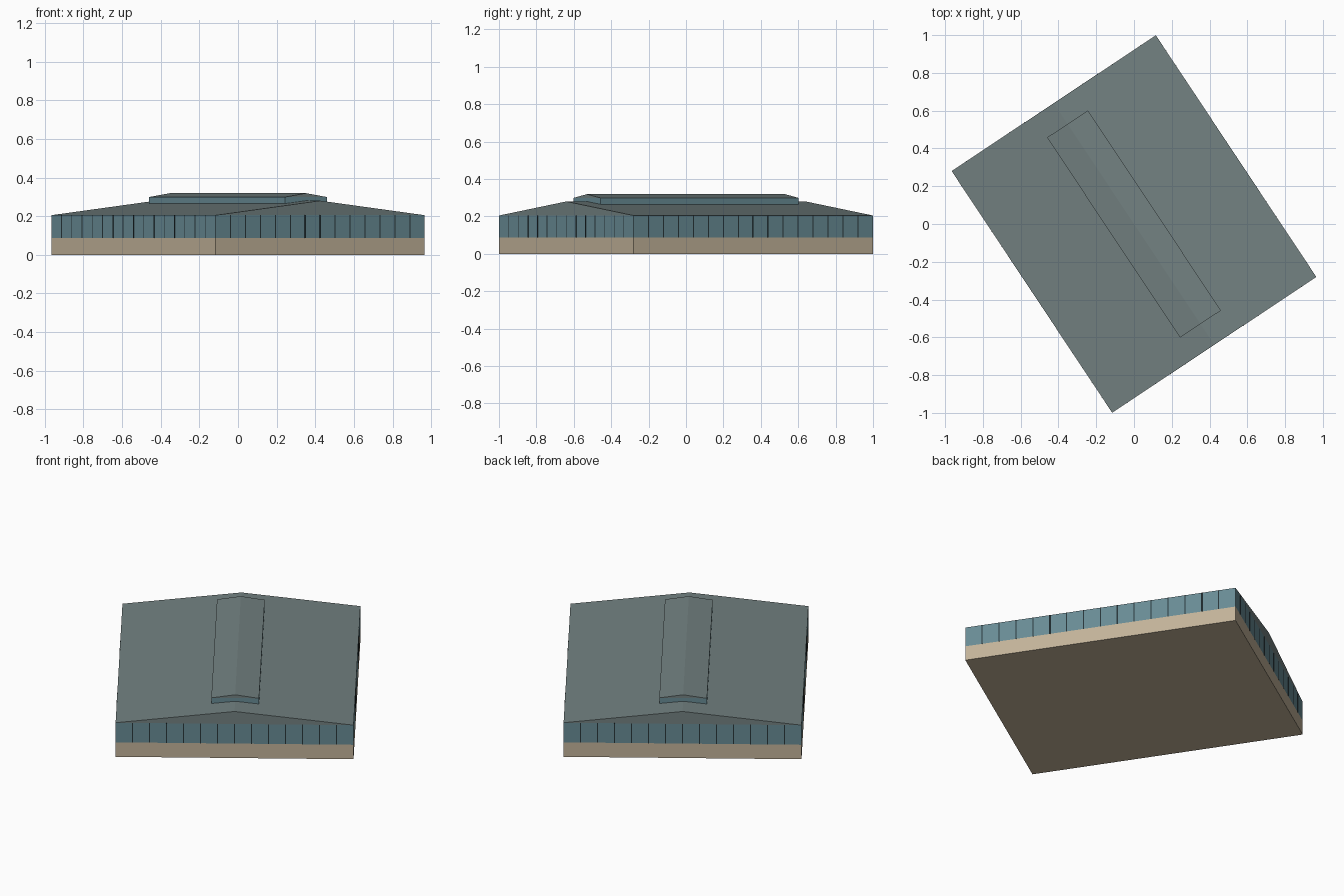
import bpy
import bmesh
from mathutils import Matrix
from math import radians

if "Cube" in bpy.data.objects:
    bpy.data.objects.remove(bpy.data.objects["Cube"])

W, L = 0.649, 0.768          # half width and half length
Z_BASE, Z_EAVE, Z_RIDGE = 0.087, 0.205, 0.28
VW, VL = 0.13, 0.636         # ridge vent half sizes
TURN = Matrix.Rotation(radians(33.6), 4, 'Z')


def mat(name, rgb):
    m = bpy.data.materials.new(name)
    m.diffuse_color = (*rgb, 1)
    m.use_nodes = True
    m.node_tree.nodes["Principled BSDF"].inputs["Base Color"].default_value = m.diffuse_color
    return m


TAN = mat("tan_masonry", (0.54, 0.45, 0.32))
BLUE = mat("blue_siding", (0.14, 0.26, 0.30))
ROOF = mat("grey_roof", (0.17, 0.22, 0.22))
DARK = mat("dark_seam", (0.02, 0.035, 0.04))


def finish(name, bm, material):
    bm.transform(TURN)
    me = bpy.data.meshes.new(name)
    bm.to_mesh(me)
    bm.free()
    me.materials.append(material)
    ob = bpy.data.objects.new(name, me)
    bpy.context.collection.objects.link(ob)
    return ob


def add_box(bm, x0, x1, y0, y1, z0, z1):
    m = Matrix.Translation(((x0 + x1) / 2, (y0 + y1) / 2, (z0 + z1) / 2)) @ \
        Matrix.Diagonal((x1 - x0, y1 - y0, z1 - z0, 1))
    return bmesh.ops.create_cube(bm, size=1, matrix=m)


def prism(name, profile, half, material):
    """Extrude an x/z profile along y from -half to half."""
    bm = bmesh.new()
    face = bm.faces.new([bm.verts.new((x, -half, z)) for x, z in profile])
    new = bmesh.ops.extrude_face_region(bm, geom=[face])["geom"]
    bmesh.ops.translate(bm, vec=(0, 2 * half, 0),
                        verts=[v for v in new if isinstance(v, bmesh.types.BMVert)])
    bmesh.ops.recalc_face_normals(bm, faces=bm.faces)
    return finish(name, bm, material)


# Masonry base
bm = bmesh.new()
add_box(bm, -W, W, -L, L, 0, Z_BASE)
finish("base_wall", bm, TAN)

# Metal siding above the base
bm = bmesh.new()
add_box(bm, -W, W, -L, L, Z_BASE, Z_EAVE)
finish("siding", bm, BLUE)

# Vertical panel seams on all four walls
bm = bmesh.new()
s, e = 0.003, 0.001
for side in (-1, 1):
    for i in range(1, 16):
        y = -L + 2 * L * i / 16
        add_box(bm, side * W - e, side * W + e, y - s, y + s, Z_BASE, Z_EAVE)
    for i in range(1, 14):
        x = -W + 2 * W * i / 14
        add_box(bm, x - s, x + s, side * L - e, side * L + e, Z_BASE, Z_EAVE)
finish("siding_seams", bm, DARK)

# Low gable roof
prism("gable_roof", [(-W, Z_EAVE), (W, Z_EAVE), (0, Z_RIDGE)], L, ROOF)

# Ridge vent: walls follow the roof slope, with a small gable cap
foot = Z_RIDGE - (Z_RIDGE - Z_EAVE) * VW / W
prism("vent_wall", [(-VW, foot), (0, Z_RIDGE), (VW, foot), (VW, 0.299), (-VW, 0.299)],
      VL, BLUE)
prism("vent_roof", [(-VW, 0.299), (VW, 0.299), (0, 0.319)], VL, ROOF)
